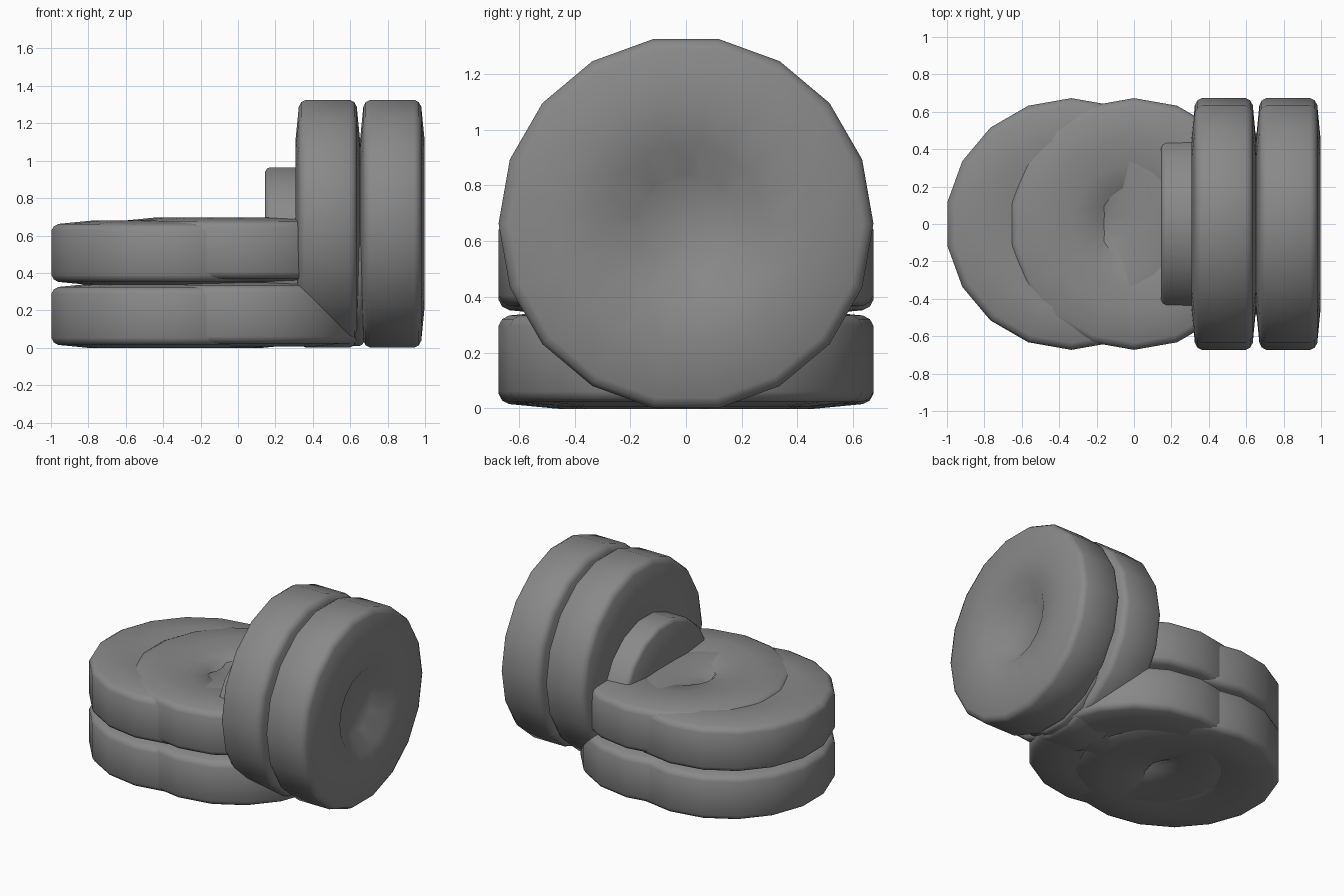
import bpy
import bmesh
from math import radians, cos, sin, pi

old = bpy.data.objects.get("Cube")
if old:
    bpy.data.objects.remove(old, do_unlink=True)

SIDES = 18

rubber = bpy.data.materials.new("grey_rubber")
rubber.use_nodes = True
GREY = (0.25, 0.25, 0.25, 1)
rubber.diffuse_color = GREY
rubber.node_tree.nodes["Principled BSDF"].inputs["Base Color"].default_value = GREY


def ring(bm, radius, z, floor=False):
    """One ring of the lathe; a floor ring is twisted into a nine-sided outline."""
    verts = []
    for k in range(SIDES):
        a = 2 * pi * (k + (1.0 if floor else 0.5)) / SIDES
        r = radius * cos(pi / 9) if floor and k % 2 else radius
        verts.append(bm.verts.new((r * cos(a), r * sin(a), z)))
    return verts


def lathe(name, half_profile, location, upright=False):
    """Turn a half profile (centre to rim), mirrored in z, into a closed solid."""
    bm = bmesh.new()
    profile = [(r, z) for r, z in half_profile]
    profile += [(r, -z) for r, z in reversed(half_profile)]
    last = len(profile) - 1
    rings = [ring(bm, r, z, i in (0, last)) for i, (r, z) in enumerate(profile)]
    for a, b in zip(rings, rings[1:]):
        for k in range(SIDES):
            n = (k + 1) % SIDES
            bm.faces.new((a[k], a[n], b[n], b[k]))
    bm.faces.new(rings[0])
    bm.faces.new(rings[-1])
    bmesh.ops.recalc_face_normals(bm, faces=bm.faces)
    mesh = bpy.data.meshes.new(name)
    bm.to_mesh(mesh)
    bm.free()
    mesh.materials.append(rubber)
    obj = bpy.data.objects.new(name, mesh)
    obj.location = location
    if upright:
        obj.rotation_euler.y = radians(90)
    bpy.context.collection.objects.link(obj)
    bpy.ops.object.select_all(action='DESELECT')
    obj.select_set(True)
    bpy.context.view_layer.objects.active = obj
    bpy.ops.object.shade_smooth_by_angle(angle=radians(50))
    return obj


# Tyre walls: recess floor, recess lip, gentle bulge, rounded shoulder, tread
rim = [(0.46, 0.172), (0.635, 0.155), (0.66, 0.142), (0.673, 0.118)]
upright_tyre = [(0.18, 0.085), (0.285, 0.165)] + rim
flat_tyre = [(0.12, 0.05), (0.2, 0.14), (0.33, 0.155)] + rim

# Upright pair
lathe("outer_upright_tyre", upright_tyre, (0.825, 0, 0.663), True)
lathe("inner_upright_tyre", upright_tyre, (0.48, 0, 0.663), True)

# Two overlapping stacks lying flat
for level, z_left, z_right in (("lower", 0.17, 0.178), ("upper", 0.507, 0.523)):
    lathe(level + "_left_flat_tyre", flat_tyre, (-0.335, 0, z_left))
    lathe(level + "_right_flat_tyre", flat_tyre, (0, 0, z_right))

# Drum passing through the inner upright tyre
drum = [(0.2, 0.265), (0.46, 0.265), (0.478, 0.255), (0.485, 0.24)]
lathe("drum", drum, (0.41, 0, 0.487), True)
